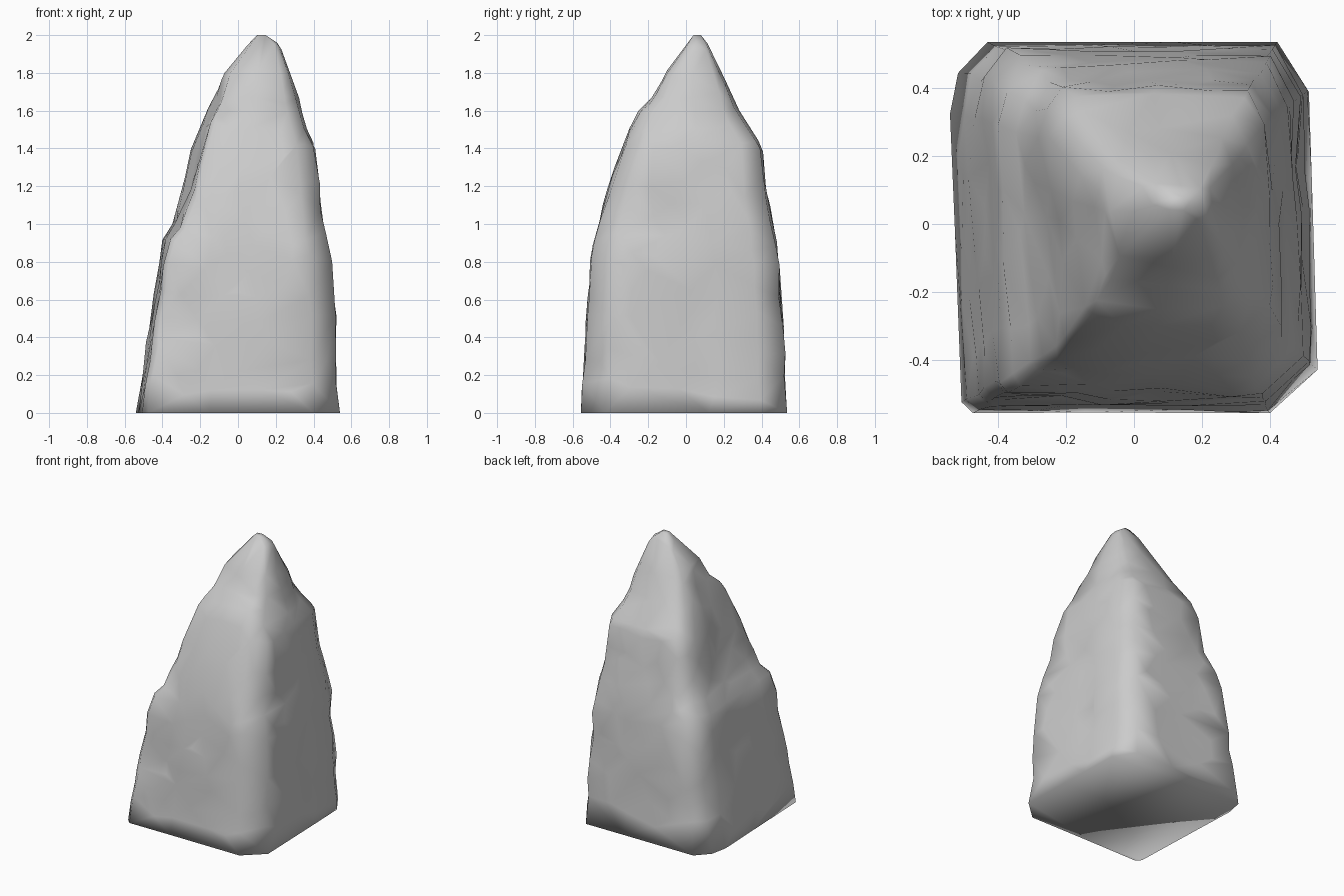
import bpy
import bmesh
from mathutils import Vector, noise

if "Cube" in bpy.data.objects:
    bpy.data.objects.remove(bpy.data.objects["Cube"], do_unlink=True)

# Height, then left/right and front/back limits of the tapering boulder
PROFILE = [
    (0.00, -0.54, 0.54, -0.555, 0.545),
    (0.40, -0.475, 0.515, -0.53, 0.525),
    (0.80, -0.42, 0.495, -0.50, 0.50),
    (0.92, -0.395, 0.485, -0.48, 0.48),
    (1.00, -0.345, 0.47, -0.46, 0.465),
    (1.28, -0.285, 0.425, -0.385, 0.425),
    (1.42, -0.25, 0.41, -0.335, 0.405),
    (1.50, -0.225, 0.37, -0.305, 0.35),
    (1.60, -0.18, 0.34, -0.25, 0.29),
    (1.66, -0.15, 0.325, -0.18, 0.26),
    (1.80, -0.07, 0.28, -0.11, 0.19),
    (1.95, 0.05, 0.225, 0.00, 0.12),
    (2.00, 0.10, 0.15, 0.04, 0.08),
]

# Square outline with unevenly broken corners, in unit coordinates
OUTLINE = [(-0.94, -0.94), (-0.88, -1), (0.74, -1), (1, -0.77),
           (0.95, 0.72), (0.78, 0.98), (-0.8, 0.98), (-0.95, 0.82), (-1, 0.6)]
LEVELS = 50


def limits(z):
    for low, high in zip(PROFILE, PROFILE[1:]):
        if z <= high[0] + 1e-6:
            t = (z - low[0]) / (high[0] - low[0])
            return [a + (b - a) * t for a, b in zip(low[1:], high[1:])]
    return PROFILE[-1][1:]


def unit_ring():
    ring = []
    for i, a in enumerate(OUTLINE):
        a, b = Vector(a), Vector(OUTLINE[(i + 1) % len(OUTLINE)])
        steps = max(1, round((b - a).length * 5))
        ring += [a.lerp(b, s / steps) for s in range(steps)]
    return ring


def ramp(value, start, end):
    """Smooth step from 0 at start to 1 at end."""
    t = min(1, max(0, (value - start) / (end - start)))
    return t * t * (3 - 2 * t)


def carve(x, y, z):
    """Broken ledges and recessed faces of the stone."""
    # Shoulder above the front corner block
    above = ramp(z, 0.91, 0.95) * ramp(z, 1.4, 1.0)
    corner = ramp(x, -0.1, -0.25) * ramp(y, -0.1, -0.3)
    dx = 0.02 * above * corner
    dy = 0.03 * above * corner
    # Shoulder above the rear corner block
    above = ramp(z, 0.96, 1.02) * ramp(z, 1.5, 1.1)
    corner = ramp(x, 0, -0.2) * ramp(y, 0.1, 0.35)
    dy -= 0.02 * above * corner
    # Hollow beside the rear ridge
    height = ramp(z, 0.95, 1.2) * ramp(z, 1.85, 1.6)
    dx += 0.035 * height * ramp(x, 0, -0.1) * ramp(y, 0.15, 0.0)
    # Low step on the front
    step = ramp(z, 0.37, 0.4) * ramp(z, 0.85, 0.6)
    dy += 0.018 * step * ramp(x, -0.1, -0.2) * ramp(y, -0.3, -0.45)
    # Split down the side, with a block standing proud of it
    side = ramp(x, 0.3, 0.4)
    split = ramp(z, 0, 0.1) * ramp(z, 0.9, 0.8)
    dx -= 0.02 * side * split * ramp(y, 0.02, 0.08) * ramp(y, 0.4, 0.15)
    dx -= 0.02 * side * ramp(z, 0.86, 0.9) * ramp(z, 1.25, 1.0) * ramp(y, 0.1, 0.0)
    return x + dx, y + dy


def weather(x, y, z, unit):
    """Broad chips pressed inward, fading out at the ground and tip."""
    p = Vector((x, y, z))
    depth = 0.014 * noise.noise(p * 3.1 + Vector((4, 1, 7)))
    depth += 0.011 * noise.noise(p * 7.0)
    depth *= min(1, z * 6) * min(1, (2 - z) * 3)
    return Vector((x + unit.x * depth, y + unit.y * depth, z))


bm = bmesh.new()
rings = []
for level in range(LEVELS + 1):
    z = 2 * level / LEVELS
    x0, x1, y0, y1 = limits(z)
    ring = []
    for u in unit_ring():
        # The section grows rounder towards the peak
        r = 1 - 0.13 * ramp(z, 0.9, 1.9) * abs(u.x * u.y)
        x = (x0 + x1) / 2 + u.x * r * (x1 - x0) / 2
        y = (y0 + y1) / 2 + u.y * r * (y1 - y0) / 2
        x, y = carve(x, y, z)
        ring.append(bm.verts.new(weather(x, y, z, u)))
    rings.append(ring)

# Skin closed at the base and the tip
for low, high in zip(rings, rings[1:]):
    count = len(low)
    for i in range(count):
        j = (i + 1) % count
        bm.faces.new((low[i], low[j], high[j], high[i]))
bm.faces.new(list(reversed(rings[0])))
bm.faces.new(rings[-1])

mesh = bpy.data.meshes.new("boulder")
bm.to_mesh(mesh)
bm.free()
boulder = bpy.data.objects.new("boulder", mesh)
bpy.context.collection.objects.link(boulder)

# Stone material
stone = bpy.data.materials.new("grey stone")
stone.use_nodes = True
grey = (0.6, 0.6, 0.6, 1)
stone.diffuse_color = grey
stone.node_tree.nodes["Principled BSDF"].inputs["Base Color"].default_value = grey
mesh.materials.append(stone)

# Reduce to irregular chipped facets, shaded smooth all round
bpy.ops.object.select_all(action="DESELECT")
boulder.select_set(True)
bpy.context.view_layer.objects.active = boulder
chips = boulder.modifiers.new("chipped facets", "DECIMATE")
chips.ratio = 0.16
bpy.ops.object.modifier_apply(modifier=chips.name)
bpy.ops.object.shade_smooth()
